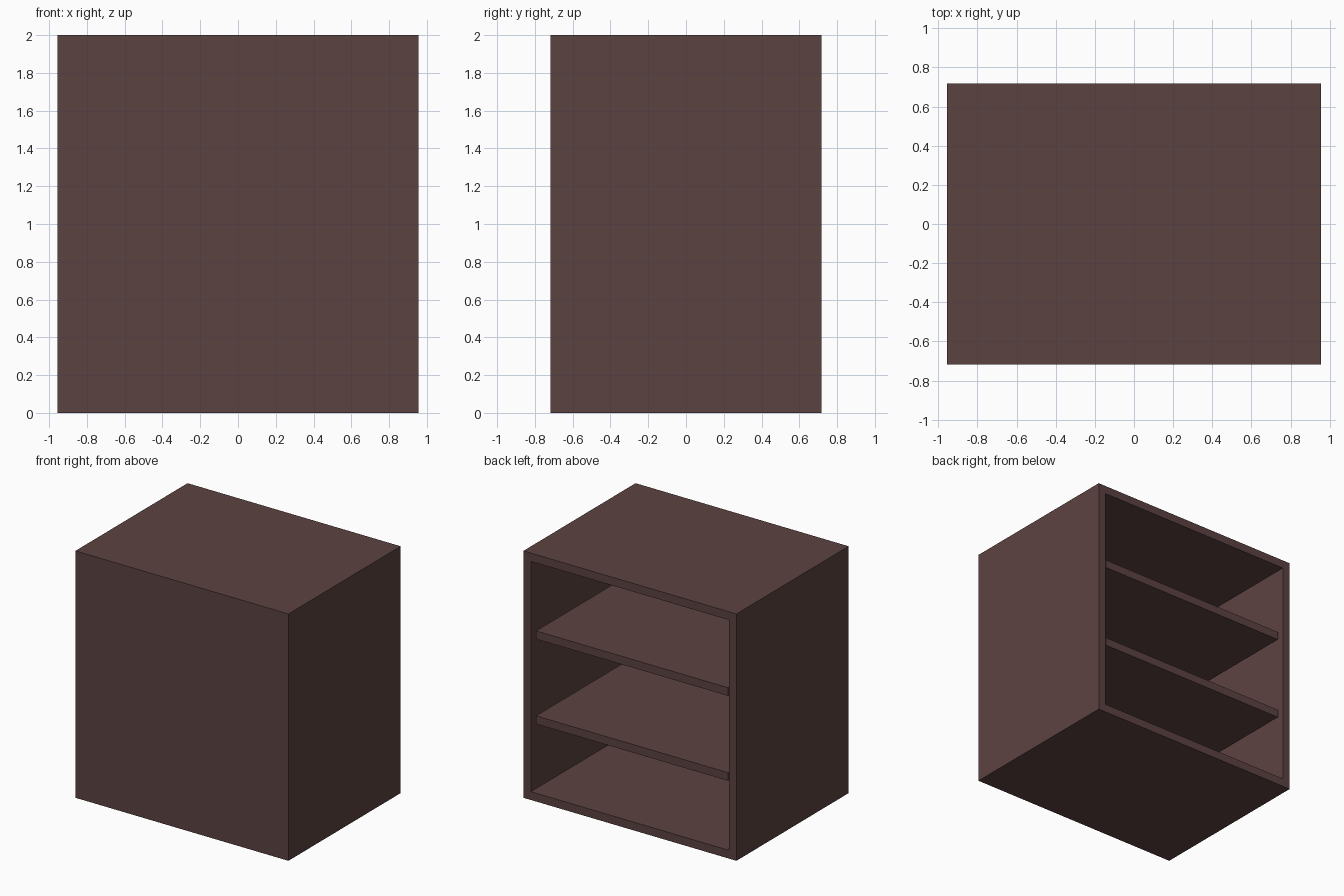
import bpy
import bmesh
from mathutils import Matrix, Vector

if "Cube" in bpy.data.objects:
    bpy.data.objects.remove(bpy.data.objects["Cube"])

W, D, H = 1.91, 1.436, 2.0   # outer size
T = 0.095                    # wall thickness

wood = bpy.data.materials.new("dark brown wood")
wood.diffuse_color = (0.108, 0.055, 0.054, 1.0)
wood.use_nodes = True
wood.node_tree.nodes["Principled BSDF"].inputs["Base Color"].default_value = wood.diffuse_color


def box(bm, lo, hi):
    lo, hi = Vector(lo), Vector(hi)
    bmesh.ops.create_cube(bm, size=1.0, matrix=Matrix.Translation((lo + hi) / 2)
                          @ Matrix.Diagonal((*(hi - lo), 1.0)))


def finish(bm, name):
    mesh = bpy.data.meshes.new(name)
    bm.normal_update()
    bm.to_mesh(mesh)
    bm.free()
    mesh.materials.append(wood)
    obj = bpy.data.objects.new(name, mesh)
    bpy.context.collection.objects.link(obj)
    return obj


# Cabinet shell: solid front, hollowed out from the back
bm = bmesh.new()
box(bm, (-W / 2, -D / 2, 0), (W / 2, D / 2, H))
bm.normal_update()
back = max(bm.faces, key=lambda f: f.normal.y)
bmesh.ops.inset_region(bm, faces=[back], thickness=T)
cavity = bmesh.ops.extrude_discrete_faces(bm, faces=[back])["faces"][0]
bmesh.ops.translate(bm, verts=cavity.verts, vec=(0, T - D, 0))
finish(bm, "cabinet_shell")

# Two shelves, set slightly in from the back opening
for name, z in (("lower_shelf", 0.613), ("upper_shelf", 1.301)):
    bm = bmesh.new()
    box(bm, (-W / 2 + T, -D / 2 + T, z), (W / 2 - T, D / 2 - 0.027, z + 0.066))
    finish(bm, name)
